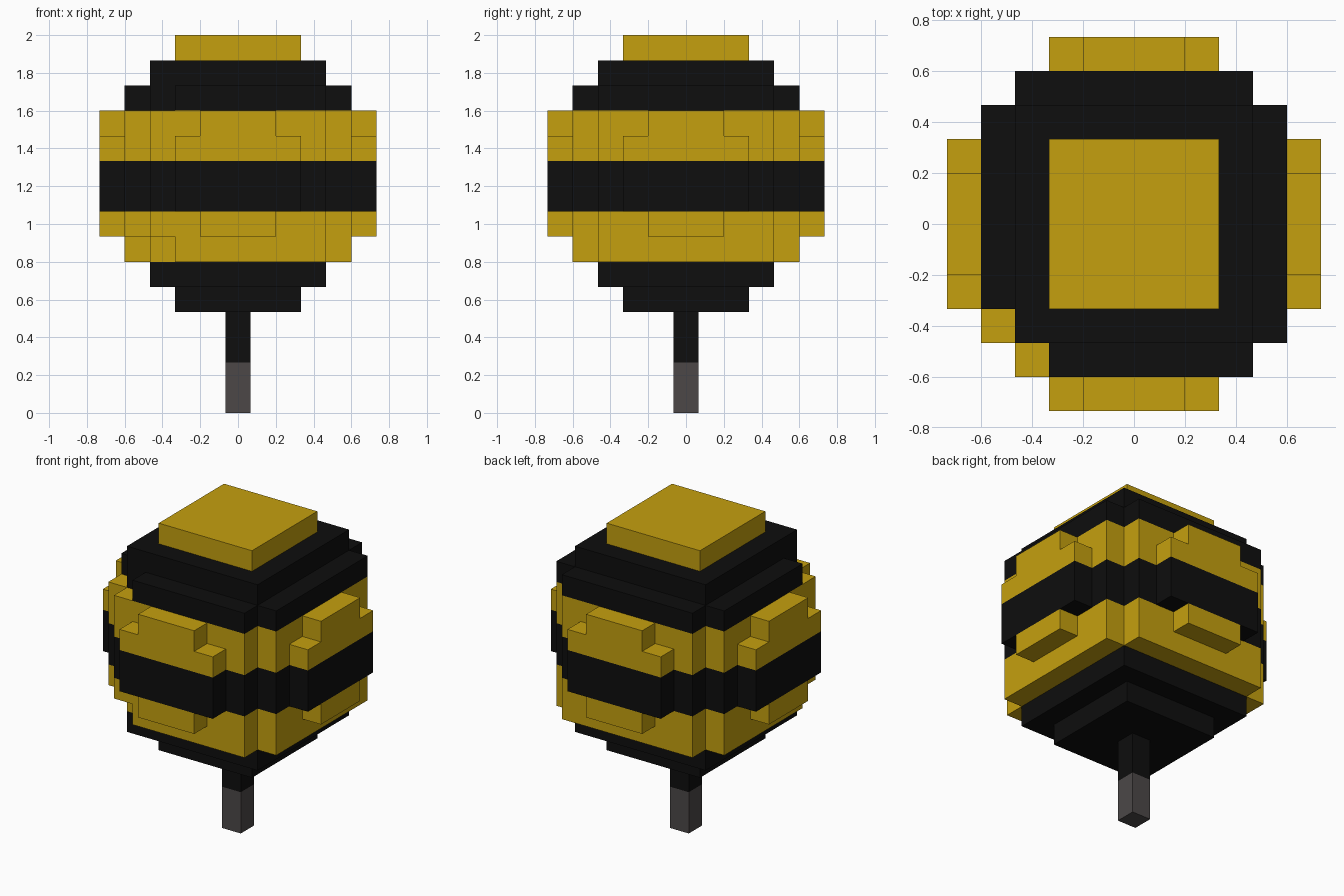
import bpy, bmesh
from mathutils import Vector

if "Cube" in bpy.data.objects:
    bpy.data.objects.remove(bpy.data.objects["Cube"], do_unlink=True)

U = 2 / 15  # side of one block


def make_material(name, rgb):
    m = bpy.data.materials.new(name)
    m.use_nodes = True
    m.diffuse_color = (*rgb, 1)
    bsdf = m.node_tree.nodes["Principled BSDF"]
    bsdf.inputs["Base Color"].default_value = (*rgb, 1)
    bsdf.inputs["Roughness"].default_value = 0.9
    return m


yellow = make_material("honey_yellow", (0.56, 0.352, 0.0046))
black = make_material("soft_black", (0.0044, 0.0044, 0.0044))
grey = make_material("dark_grey", (0.072, 0.064, 0.064))

cells = {}  # block position -> part name


def square(part, half, layers, notched=False):
    """Square slab of blocks, optionally without its four corner blocks."""
    for k in layers:
        for i in range(-half, half + 1):
            for j in range(-half, half + 1):
                if not (notched and abs(i) == half and abs(j) == half):
                    cells[i, j, k] = part


def side_plates(part, half, layers):
    """Raised plate, one block thick, on each of the four sides."""
    for k in layers:
        for t in range(-half, half + 1):
            for pos in ((t, -5), (t, 5), (-5, t), (5, t)):
                cells[(*pos, k)] = part


# Stick
square("stick_tip", 0, range(0, 2))
square("stick", 0, range(2, 4))

# Stepped lower cap
square("lower_cap", 2, [4])
square("lower_cap", 3, [5])

# Striped round body
square("lower_band", 4, range(6, 8), True)
side_plates("lower_band", 1, [7])
square("middle_stripe", 4, range(8, 10), True)
side_plates("middle_stripe", 2, range(8, 10))
square("upper_band", 4, range(10, 12), True)
side_plates("upper_band", 2, [10])
side_plates("upper_band", 1, [11])

# Stepped upper cap and top
square("upper_cap", 4, [12], True)
square("upper_cap", 3, [13])
square("top_block", 2, [14])

# Extra chipped blocks on one corner
for k in (6, 12):
    for pos in ((-4, -3), (-3, -4)):
        del cells[(*pos, k)]

AXES = [Vector(a) for a in ((1, 0, 0), (0, 1, 0), (0, 0, 1))]


def build(part, material):
    """Make the outer faces of all blocks belonging to a part."""
    bm = bmesh.new()
    for cell, owner in cells.items():
        if owner != part:
            continue
        centre = Vector((cell[0], cell[1], cell[2] + 0.5))
        for a in range(3):
            for s in (-1, 1):
                n = AXES[a] * s
                if tuple(int(c + d) for c, d in zip(cell, n)) in cells:
                    continue
                u = AXES[(a + 1) % 3] * 0.5
                v = AXES[(a + 2) % 3] * 0.5 * s
                mid = centre + n * 0.5
                bm.faces.new([bm.verts.new((mid + p) * U)
                              for p in (-u - v, u - v, u + v, -u + v)])
    bmesh.ops.remove_doubles(bm, verts=bm.verts, dist=0.001)
    bmesh.ops.dissolve_limit(bm, angle_limit=0.01, verts=bm.verts, edges=bm.edges)
    mesh = bpy.data.meshes.new(part)
    bm.to_mesh(mesh)
    bm.free()
    mesh.materials.append(material)
    bpy.context.collection.objects.link(bpy.data.objects.new(part, mesh))


for part, material in (
    ("stick_tip", grey), ("stick", black), ("lower_cap", black),
    ("lower_band", yellow), ("middle_stripe", black),
    ("upper_band", yellow), ("upper_cap", black), ("top_block", yellow),
):
    build(part, material)
